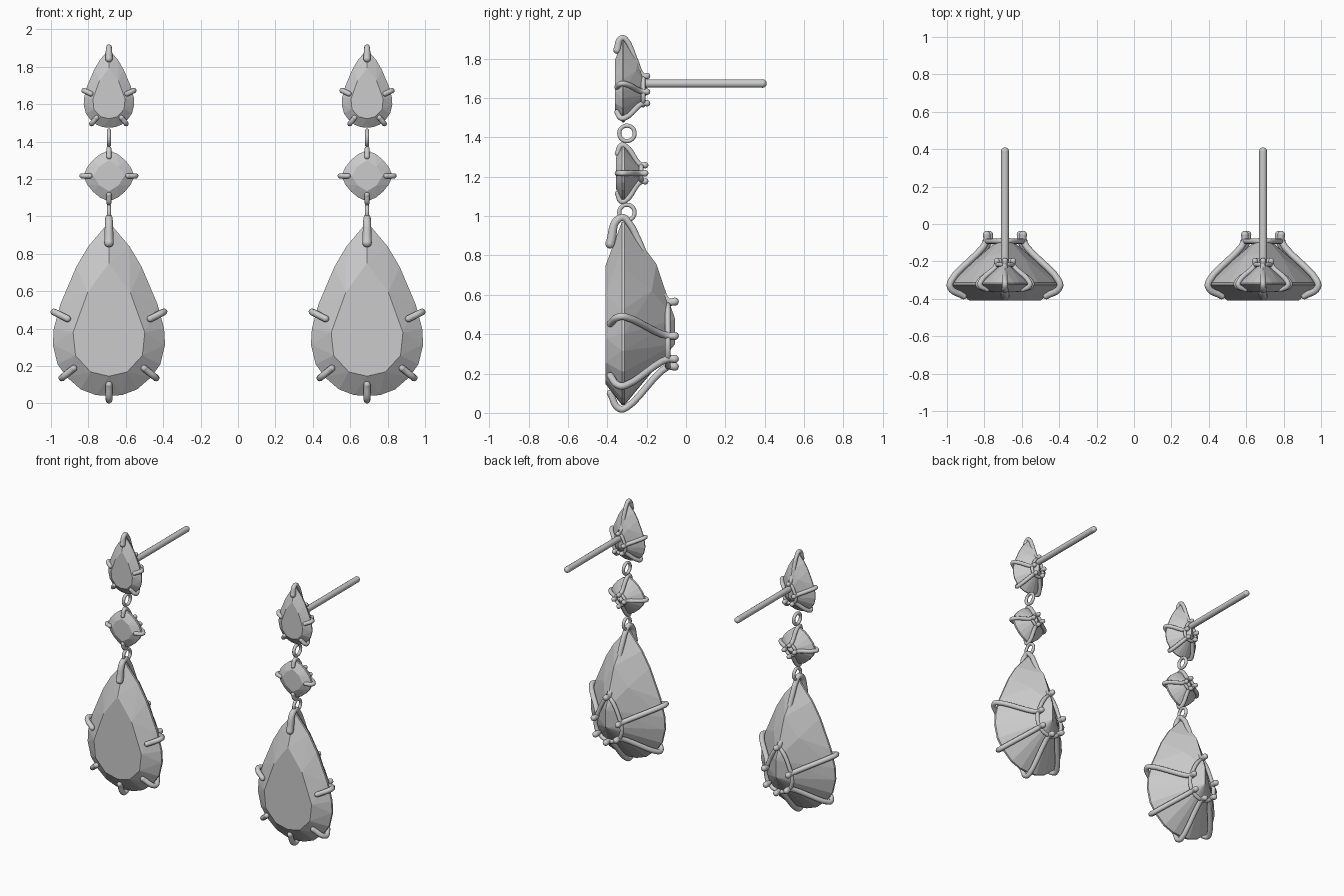
import bpy, bmesh, math
from mathutils import Vector

cube = bpy.data.objects.get("Cube")
if cube:
    bpy.data.objects.remove(cube, do_unlink=True)

GREY = (0.6, 0.6, 0.6, 1.0)
mat = bpy.data.materials.new("silver_grey")
mat.use_nodes = True
mat.diffuse_color = GREY
mat.node_tree.nodes["Principled BSDF"].inputs["Base Color"].default_value = GREY

GIRDLE_Y = -0.32


def add_mesh(name, mesh, smooth):
    mesh.materials.clear()
    mesh.materials.append(mat)
    mesh.polygons.foreach_set("use_smooth", [smooth] * len(mesh.polygons))
    obj = bpy.data.objects.new(name, mesh)
    bpy.context.collection.objects.link(obj)
    return obj


def wire(name, points, r, widths=None, closed=False, smooth_path=True):
    """Round wire through points, with ball ends when open."""
    widths = widths or [1] * len(points)
    curve = bpy.data.curves.new(name, "CURVE")
    curve.dimensions = "3D"
    curve.bevel_depth = r
    curve.bevel_resolution = 3
    curve.resolution_u = 6
    spline = curve.splines.new("BEZIER")
    spline.bezier_points.add(len(points) - 1)
    for bp, p, w in zip(spline.bezier_points, points, widths):
        bp.co = p
        bp.radius = w
        kind = "AUTO" if smooth_path else "VECTOR"
        bp.handle_left_type = bp.handle_right_type = kind
    spline.use_cyclic_u = closed
    temp = bpy.data.objects.new(name + "_path", curve)
    bpy.context.collection.objects.link(temp)
    bpy.context.view_layer.update()
    graph = bpy.context.evaluated_depsgraph_get()
    mesh = bpy.data.meshes.new_from_object(temp.evaluated_get(graph))
    bpy.data.objects.remove(temp, do_unlink=True)
    if not closed:
        bm = bmesh.new()
        bm.from_mesh(mesh)
        for p, w in ((points[0], widths[0]), (points[-1], widths[-1])):
            ball = bmesh.ops.create_uvsphere(bm, u_segments=12, v_segments=8, radius=r * w)
            bmesh.ops.translate(bm, verts=ball["verts"], vec=p)
        bm.to_mesh(mesh)
        bm.free()
    return add_mesh(name, mesh, True)


def stone(name, points):
    """Faceted gem: convex hull with flat facets merged."""
    bm = bmesh.new()
    for p in points:
        bm.verts.new(p)
    hull = bmesh.ops.convex_hull(bm, input=bm.verts[:])
    loose = {e for key in ("geom_interior", "geom_unused") for e in hull[key]
             if isinstance(e, bmesh.types.BMVert)}
    bmesh.ops.delete(bm, geom=list(loose), context="VERTS")
    bmesh.ops.dissolve_limit(bm, angle_limit=0.02, verts=bm.verts[:], edges=bm.edges[:])
    bmesh.ops.recalc_face_normals(bm, faces=bm.faces[:])
    mesh = bpy.data.meshes.new(name)
    bm.to_mesh(mesh)
    bm.free()
    add_mesh(name, mesh, False)


def setting(name, x, z, s, outline, mid, table, gallery, crown, culets, back, bulge,
            prongs, r, inset, outset, tip_depth, top_inset):
    """Gem with its wire gallery and prongs; local units are (across, up, depth) * s."""
    def world(u, v, d):
        return Vector((x + s * u, GIRDLE_Y + s * d, z + s * v))

    def scaled(p, k):
        return k * p[0], mid + k * (p[1] - mid)

    # gem: table, girdle band, pavilion facets, culet
    pts = [world(*scaled(p, table), -crown) for p in outline[::2]]
    pts += [world(*p, d) for p in outline for d in (-0.006, 0.008)]
    pts += [world(0, v, back) for v in culets]
    if bulge:
        for u, v in outline[::2]:
            if v > 0.4:
                for t, b in ((0.43, bulge), (0.8, bulge * 0.36)):
                    lift = b * (v - 0.35) / 0.58
                    pts.append(world(u * (1 - t), v + t * (culets[-1] - v), back * t + lift))
    stone(name + "_stone", pts)

    # back gallery ring
    ring_d = back * 0.86
    wire(name + "_gallery", [world(*scaled(p, gallery), ring_d) for p in outline],
         r * 0.8, closed=True, smooth_path=False)

    # prongs reaching from the gallery round to the front
    for i, g in enumerate(prongs):
        n = Vector((g[0], 0, g[1] - mid)).normalized()
        edge = world(*g, 0)
        is_top = i == 0 and top_inset
        tip = edge - n * (top_inset if is_top else inset) + Vector((0, -tip_depth, 0))
        over = edge + n * outset
        foot = world(*scaled(g, gallery), ring_d)
        end = foot + Vector((0, 0.035 if s == 1 and bulge else 0.02, 0))
        path = [tip, over + Vector((0, -tip_depth * 0.25, 0)),
                over + Vector((0, r, 0)) - n * r * 0.4, foot, end]
        widths = [1.4, 1.1, 1, 1, 1.15] if is_top else [1, 1, 1, 1, 1.15]
        wire(f"{name}_prong_{i + 1}", path, r, widths)


# teardrop outline, mirrored
half = [(0, .93), (.11, .80), (.175, .69), (.26, .49), (.295, .36), (.30, .275),
        (.275, .17), (.225, .10), (.15, .035), (.07, .005), (0, 0)]
drop = half + [(-u, v) for u, v in half[-2:0:-1]]


# rounded diamond outline
def cushion_point(a, size=0.137, power=1.45):
    c, q = math.cos(a), math.sin(a)
    k = size / (abs(c) ** power + abs(q) ** power) ** (1 / power)
    return k * c, k * q


cushion = [cushion_point(i * math.tau / 16) for i in range(16)]
drop_cut = dict(outline=drop, mid=0.302, table=0.65, gallery=0.355, crown=0.088,
                culets=(0.31, 0.435), back=0.265, bulge=0.055)

for side, x in (("left", 0.69), ("right", -0.69)):
    setting(side + "_large_drop", x, 0.04, 1, **drop_cut,
            prongs=[(0, .93), (.275, .44), (-.275, .44), (.235, .11), (-.235, .11), (0, 0)],
            r=0.018, inset=0.06, outset=0.02, tip_depth=0.065, top_inset=0.11)
    setting(side + "_small_drop", x, 1.475, 0.45, **drop_cut,
            prongs=[(0, .93), (.275, .43), (-.275, .43), (.19, .065), (-.19, .065)],
            r=0.014, inset=0.03, outset=0.01, tip_depth=0.03, top_inset=0.05)
    setting(side + "_cushion", x, 1.217, 1, outline=cushion, mid=0, table=0.6,
            gallery=0.3, crown=0.035, culets=(0,), back=0.108, bulge=0,
            prongs=[(0, .137), (.137, 0), (-.137, 0), (0, -.137)],
            r=0.014, inset=0.035, outset=0.006, tip_depth=0.028, top_inset=0)

    # linking rings
    for label, z in (("upper", 1.42), ("lower", 1.018)):
        loop = [(x, -0.30 + 0.039 * math.cos(a), z + 0.039 * math.sin(a))
                for a in (i * math.tau / 8 for i in range(8))]
        wire(f"{side}_{label}_link", loop, 0.011, closed=True)

    # ear post
    wire(side + "_post", [Vector((x, -0.2, 1.673)), Vector((x, 0.388, 1.673))], 0.022,
         smooth_path=False)
